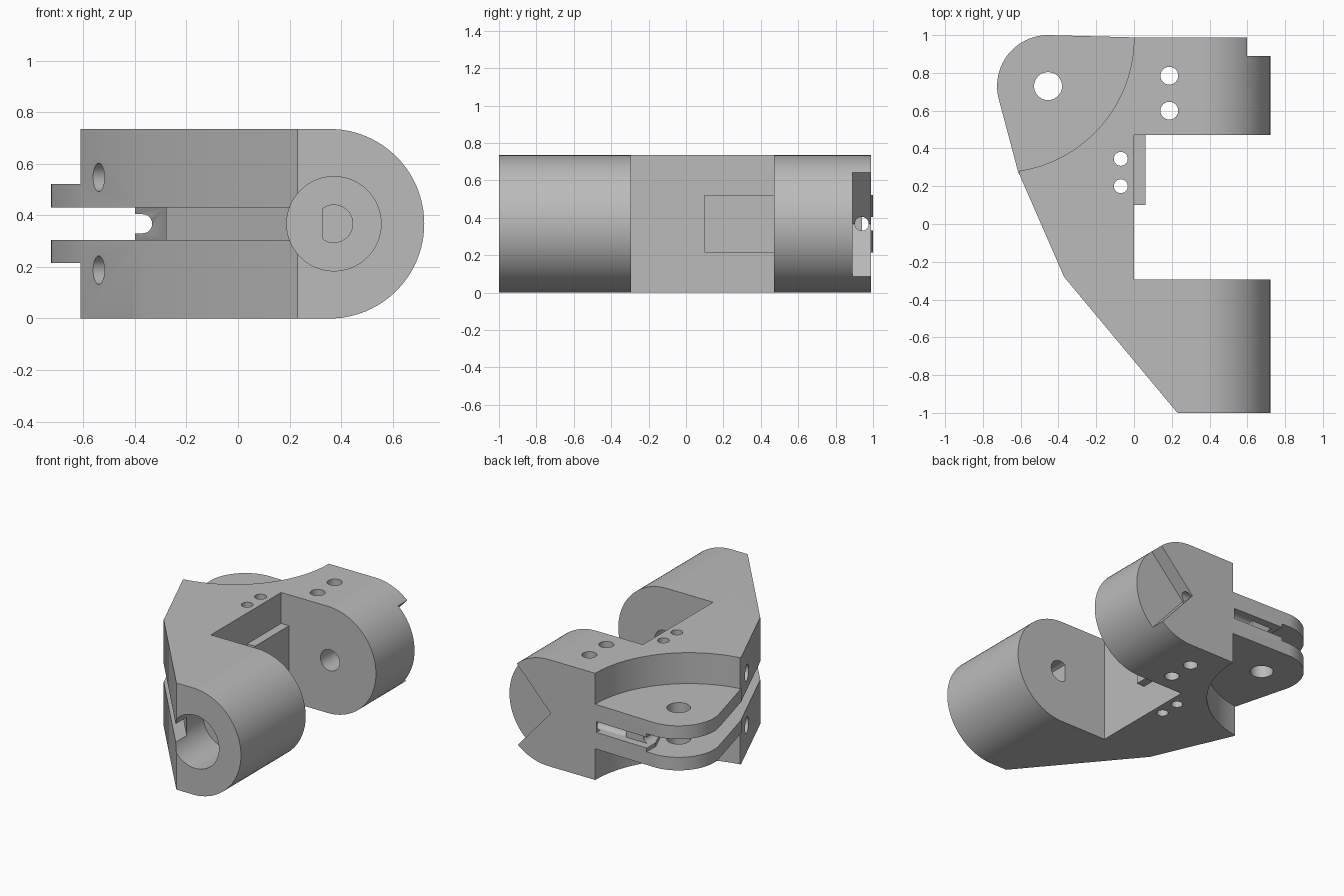
import bpy, bmesh, math
from mathutils import Vector, Matrix

cube = bpy.data.objects.get("Cube")
if cube:
    bpy.data.objects.remove(cube, do_unlink=True)

H = 0.735          # overall height
MID = H / 2        # mid height, also the arm end radius
AXIS = 0.36        # x of the arm pivot axis

grey = bpy.data.materials.new("plain grey")
grey.use_nodes = True
GREY = (0.5, 0.5, 0.5, 1)
grey.diffuse_color = GREY
grey.node_tree.nodes["Principled BSDF"].inputs["Base Color"].default_value = GREY


def finish(bm, name):
    bmesh.ops.recalc_face_normals(bm, faces=bm.faces)
    mesh = bpy.data.meshes.new(name)
    bm.to_mesh(mesh)
    bm.free()
    mesh.materials.append(grey)
    obj = bpy.data.objects.new(name, mesh)
    bpy.context.collection.objects.link(obj)
    return obj


def prism(name, points, low, high, axis="z"):
    """Extrude a plan outline along z, or an (x, z) outline along y."""
    place = (lambda a, b: (a, b, low)) if axis == "z" else (lambda a, b: (a, low, b))
    step = (0, 0, high - low) if axis == "z" else (0, high - low, 0)
    bm = bmesh.new()
    face = bm.faces.new([bm.verts.new(place(a, b)) for a, b in points])
    out = bmesh.ops.extrude_face_region(bm, geom=[face])
    moved = [v for v in out["geom"] if isinstance(v, bmesh.types.BMVert)]
    bmesh.ops.translate(bm, verts=moved, vec=step)
    return finish(bm, name)


def rod(name, start, end, radius, sides=40):
    start, end = Vector(start), Vector(end)
    way = end - start
    turn = way.to_track_quat("Z", "Y").to_matrix().to_4x4()
    bm = bmesh.new()
    bmesh.ops.create_cone(bm, cap_ends=True, segments=sides, radius1=radius, radius2=radius,
                          depth=way.length, matrix=Matrix.Translation((start + end) / 2) @ turn)
    return finish(bm, name)


def arc(cx, cy, r, a, b, n=32):
    angles = [math.radians(a + (b - a) * i / n) for i in range(n + 1)]
    return [(cx + r * math.cos(t), cy + r * math.sin(t)) for t in angles]


def combine(target, tool, operation="DIFFERENCE"):
    mod = target.modifiers.new(operation.lower(), "BOOLEAN")
    mod.operation, mod.solver, mod.object = operation, "EXACT", tool
    bpy.context.view_layer.objects.active = target
    bpy.ops.object.modifier_apply(modifier=mod.name)
    bpy.data.objects.remove(tool, do_unlink=True)


# Forked body outline with rounded arm ends
body = prism("forked_bracket", [(0.23, -1), (0.8, -1), (0.8, -0.295), (0, -0.295), (0, 0.47),
                                (0.8, 0.47), (0.8, 0.988), (0, 0.988), (-0.5, 0.988),
                                (-0.61, 0.27), (-0.37, -0.28)], 0, H)
stadium = [(-1, 0), (AXIS - 0.005, 0)] + arc(AXIS - 0.005, MID, MID, -90, 90, 48)[1:] + [(-1, H)]
combine(body, prism("rounding", stadium, -1.2, 1.2, "y"), "INTERSECT")

# Scooped corner, then the hinge lug set into it
scoop = arc(-0.715, 0.988, 0.715, -81.6, 0) + [(0, 1.2), (-1, 1.2), (-1, 0.27)]
combine(body, prism("scoop", scoop, -0.1, H + 0.1))
lug = arc(-0.455, 0.73, 0.27, 90, 194) + [(-0.612, 0.27), (-0.5, 0.1), (0.06, 0.1),
                                          (0.06, 0.97), (0, 0.988)]
combine(body, prism("hinge_lug", lug, 0.215, 0.522), "UNION")

# Horizontal slot round the outside
slot = [(0.23, -1.1), (0.23, -0.88), (-0.28, -0.265), (-0.28, 0.62), (-0.4, 0.9),
        (-0.4, 1.1), (-1, 1.1), (-1, -1.1)]
combine(body, prism("slot", slot, 0.305, 0.43))

# Cord groove behind the hinge and its rounded notch
combine(body, prism("groove", [(-0.5, 0.94), (-0.01, 0.94), (-0.01, 1.1), (-0.5, 1.1)],
                    MID - 0.037, MID + 0.037))
notch = [(-0.5, MID - 0.037)] + arc(-0.37, MID, 0.037, -90, 90, 16) + [(-0.5, MID + 0.037)]
combine(body, prism("notch", notch, 0.4, 1.1, "y"))

# Wedge recess on the back of the rear arm
combine(body, prism("wedge", [(0.34, MID), (0.94, MID - 0.68), (0.94, MID + 0.64)], 0.89, 1.1, "y"))
combine(body, rod("cord_hole", (-0.2, 0.94, MID), (0.5, 0.94, MID), 0.037))

# Vertical holes
for x, y, r in [(-0.455, 0.73, 0.074), (0.187, 0.785, 0.047), (0.187, 0.6, 0.047),
                (-0.07, 0.345, 0.037), (-0.07, 0.2, 0.037)]:
    combine(body, rod("vertical_hole", (x, y, -0.1), (x, y, H + 0.1), r))

# Side holes square to the sloping face
inward = Vector((0.917, 0.4, 0))
for z in (MID - 0.18, MID + 0.18):
    mouth = Vector((-0.54, 0.11, z))
    combine(body, rod("side_hole", mouth - inward * 0.1, mouth + inward * 0.45, 0.055))

# Pivot bores: wide pocket, flat-sided hole in front, round blind hole behind
combine(body, rod("pocket", (0.372, -1.1, MID), (0.372, -0.65, MID), 0.183, 64))
flat = arc(0.372, MID, 0.073, -125, 125)
combine(body, prism("flat_sided_hole", flat, -0.75, -0.2, "y"))
combine(body, rod("blind_hole", (0.372, 0.4, MID), (0.372, 0.8, MID), 0.073))

# Smooth curves with crisp edges
bpy.ops.object.select_all(action="DESELECT")
body.select_set(True)
bpy.context.view_layer.objects.active = body
bpy.ops.object.shade_smooth_by_angle(angle=math.radians(30))
